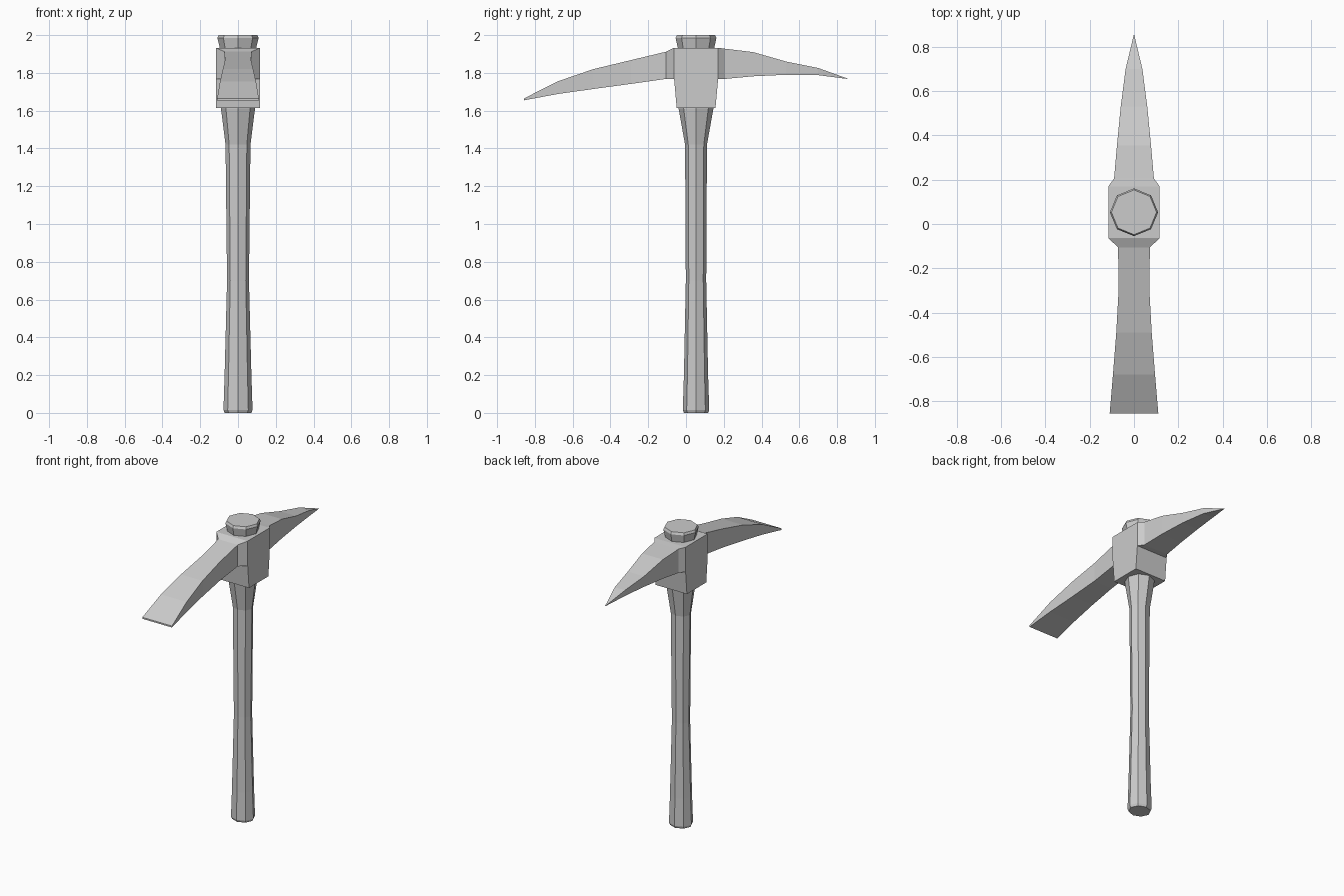
import bpy, bmesh
from math import cos, sin, pi

if "Cube" in bpy.data.objects:
    bpy.data.objects.remove(bpy.data.objects["Cube"])

CY = 0.053  # handle axis position in y


def loft(name, rings, extra=None):
    """Skin a list of equal-sized vertex rings and cap both ends."""
    bm = bmesh.new()
    loops = [[bm.verts.new(p) for p in ring] for ring in rings]
    n = len(loops[0])
    for a, b in zip(loops, loops[1:]):
        for i in range(n):
            j = (i + 1) % n
            bm.faces.new((a[i], a[j], b[j], b[i]))
    bm.faces.new(loops[0][::-1])
    bm.faces.new(loops[-1])
    if extra:
        extra(bm)
    bmesh.ops.remove_doubles(bm, verts=bm.verts, dist=0.0005)
    bmesh.ops.recalc_face_normals(bm, faces=bm.faces)
    mesh = bpy.data.meshes.new(name)
    bm.to_mesh(mesh)
    bm.free()
    obj = bpy.data.objects.new(name, mesh)
    bpy.context.collection.objects.link(obj)
    return obj


# Handle: octagonal shaft flaring into the head, (z, x radius, y radius)
handle_profile = [
    (0.0, 0.07, 0.064), (0.015, 0.077, 0.07), (0.2, 0.071, 0.064),
    (0.7, 0.058, 0.054), (1.42, 0.066, 0.058), (1.61, 0.09, 0.092),
    (1.93, 0.096, 0.096), (1.985, 0.109, 0.108), (2.0, 0.102, 0.101),
]
loft("handle", [[(rx * cos(k * pi / 4), CY + ry * sin(k * pi / 4), z)
                 for k in range(8)] for z, rx, ry in handle_profile])

# Head: adze blade, socket block and pick, (y, half width, bottom z, top z)
head_profile = [
    (-0.857, 0.11, 1.655, 1.665), (-0.68, 0.095, 1.688, 1.755),
    (-0.49, 0.08, 1.715, 1.82), (-0.29, 0.069, 1.742, 1.868),
    (-0.106, 0.072, 1.768, 1.912), (-0.063, 0.116, 1.768, 1.933),
    (0.17, 0.116, 1.768, 1.933), (0.206, 0.09, 1.768, 1.928),
    (0.355, 0.077, 1.782, 1.91), (0.53, 0.06, 1.79, 1.86),
    (0.70, 0.038, 1.788, 1.826), (0.855, 0.001, 1.768, 1.77),
]


def add_collar(bm):
    """Extrude the underside of the socket block into a tapered collar."""
    bm.normal_update()
    face = min((f for f in bm.faces
                if abs(f.calc_center_median().y - CY) < 0.02),
               key=lambda f: f.calc_center_median().z)
    new = bmesh.ops.extrude_discrete_faces(bm, faces=[face])["faces"][0]
    for v in new.verts:
        v.co.z = 1.613
        v.co.y = CY + (v.co.y - CY) * 0.88


loft("pick_head", [[(-w, y, lo), (w, y, lo), (w, y, hi), (-w, y, hi)]
                   for y, w, lo, hi in head_profile], add_collar)
